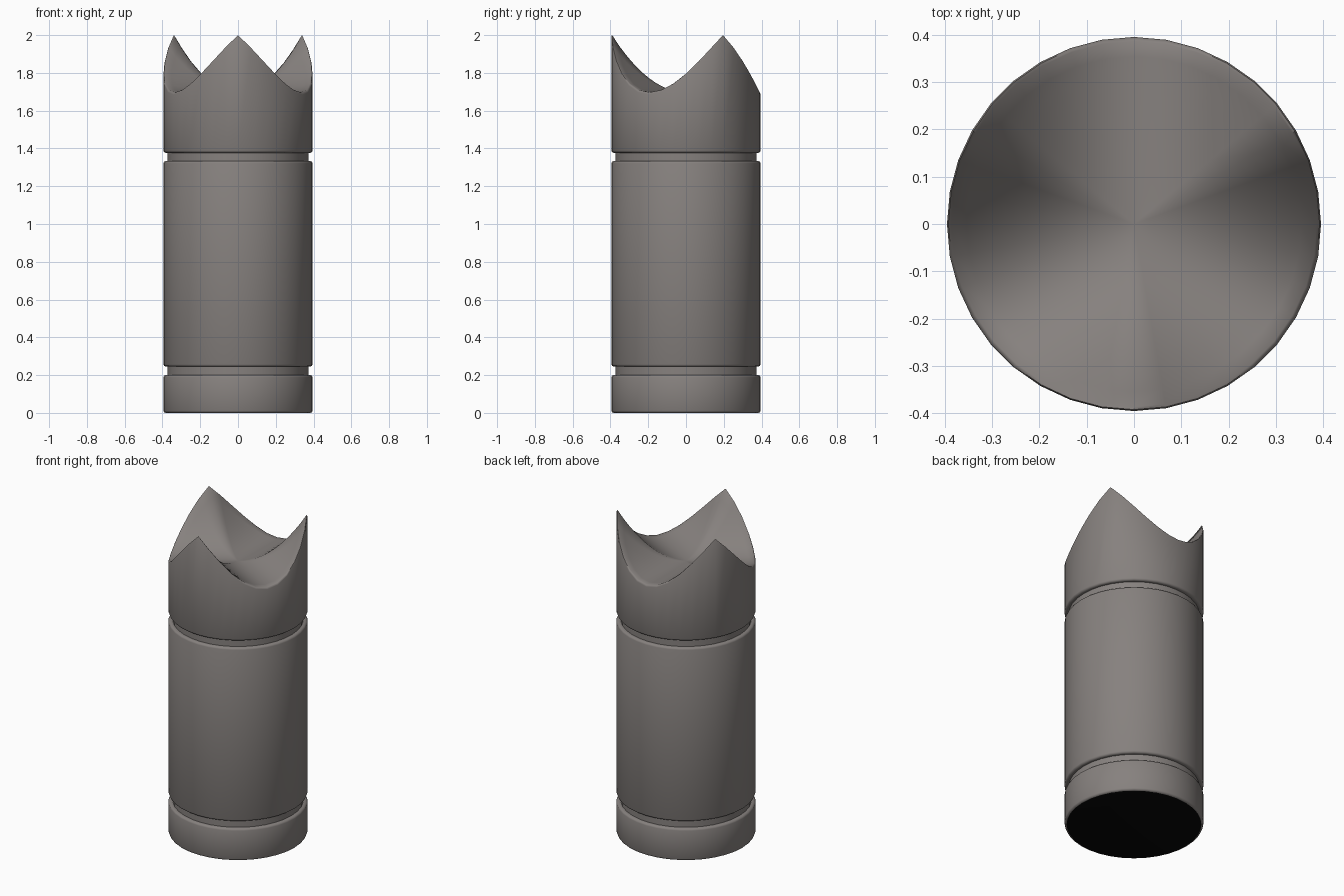
import bpy, bmesh, math
from mathutils import Vector

cube = bpy.data.objects.get("Cube")
if cube:
    bpy.data.objects.remove(cube, do_unlink=True)

SIDES = 36
R = 0.395           # outer radius
GROOVE = 0.372      # groove radius
B = 0.012           # rounded edge size
VALLEY, PEAK = 1.697, 2.0


def material(name, rgb):
    m = bpy.data.materials.new(name)
    m.use_nodes = True
    m.diffuse_color = (*rgb, 1)
    m.node_tree.nodes["Principled BSDF"].inputs["Base Color"].default_value = (*rgb, 1)
    return m


def top_height(r, a):
    """Three radial parabolic troughs that meet in ridges below the three tips."""
    off = (a - math.pi / 2) % (2 * math.pi / 3)
    off = min(off, 2 * math.pi / 3 - off)
    s = r * math.sin(off) / (R * math.sin(math.pi / 3))
    return VALLEY + (PEAK + 0.004 - VALLEY) * s * s


def band(z0, z1):
    """Profile of one rounded band of the body."""
    k = B * 0.3
    return [(R - B, z0), (R - k, z0 + k), (R, z0 + B),
            (R, z1 - B), (R - k, z1 - k), (R - B, z1)]


# Body profile, from the base up to the crown
profile = band(0, 0.2) + [(GROOVE, 0.2), (GROOVE, 0.245)] + band(0.245, 1.333)
profile += [(GROOVE, 1.333), (GROOVE, 1.377)] + band(1.377, 1.8)[:3]

bm = bmesh.new()
angles = [2 * math.pi * i / SIDES for i in range(SIDES)]


def ring(radius, height):
    return [bm.verts.new((radius * math.cos(a), radius * math.sin(a), height(a))) for a in angles]


rings = [ring(r, lambda a, z=z: z) for r, z in profile]

# Rounded rim and carved crown
rings.append(ring(R, lambda a: top_height(R, a) - 0.012))
rings.append(ring(R - 0.003, lambda a: top_height(R, a) - 0.004))
for n in range(12, 0, -1):
    r = (R - 0.009) * n / 12
    rings.append(ring(r, lambda a: top_height(r, a) + (0.01 if n == 12 else 0) * (top_height(r, a) - VALLEY)))

for low, high in zip(rings, rings[1:]):
    for i in range(SIDES):
        j = (i + 1) % SIDES
        bm.faces.new((low[i], low[j], high[j], high[i]))
centre = bm.verts.new((0, 0, VALLEY))
for i in range(SIDES):
    bm.faces.new((rings[-1][i], rings[-1][(i + 1) % SIDES], centre))

# Dark underside
base = bm.faces.new(list(reversed(rings[0])))
base.material_index = 1

bmesh.ops.recalc_face_normals(bm, faces=bm.faces)
mesh = bpy.data.meshes.new("crowned_post")
bm.to_mesh(mesh)
bm.free()
mesh.materials.append(material("warm_grey", (0.24, 0.22, 0.21)))
mesh.materials.append(material("black_base", (0.002, 0.002, 0.002)))

post = bpy.data.objects.new("crowned_post", mesh)
bpy.context.collection.objects.link(post)
bpy.context.view_layer.objects.active = post
post.select_set(True)
bpy.ops.object.shade_smooth_by_angle(angle=math.radians(50))
